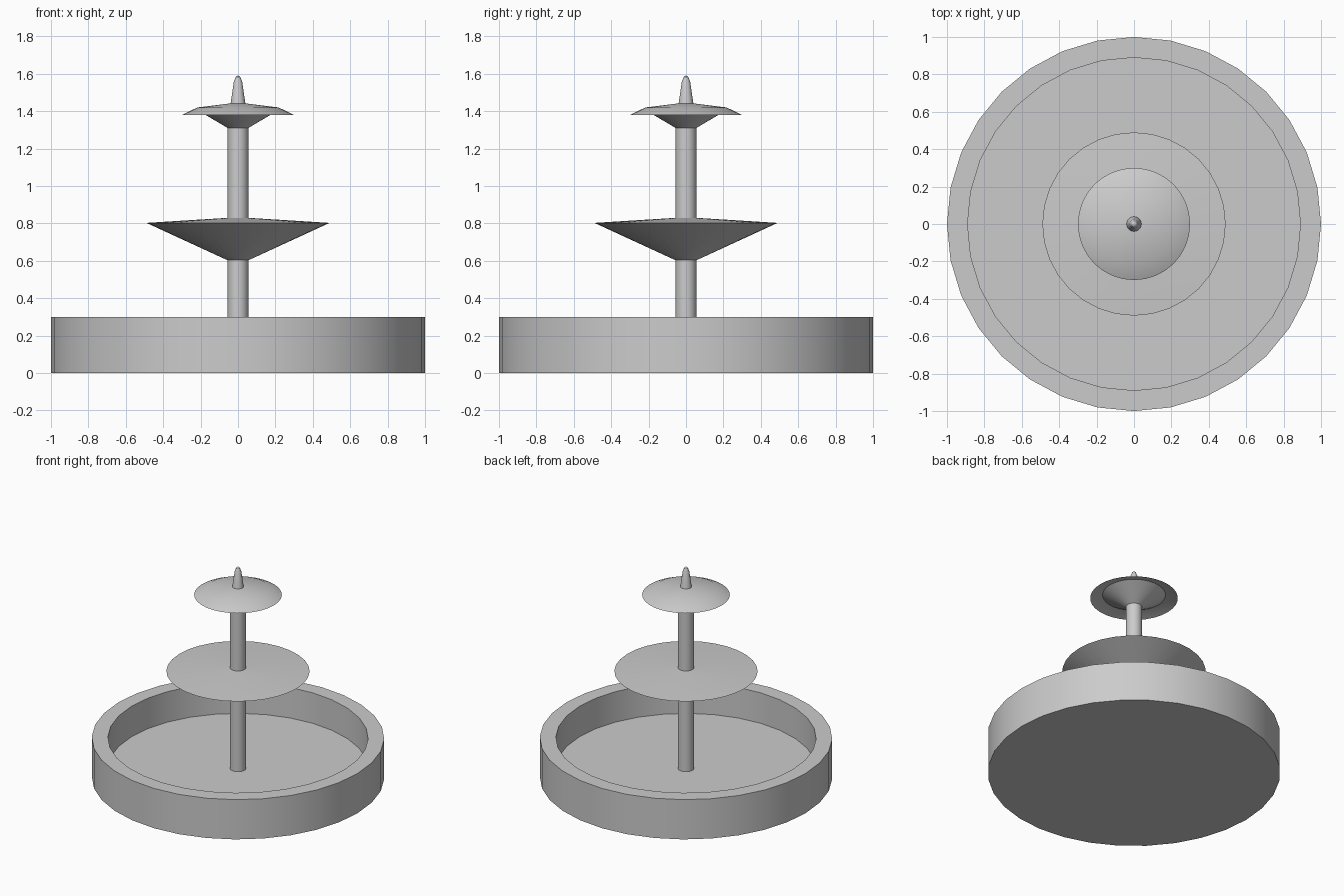
import bpy, bmesh, math
from mathutils import Matrix

cube = bpy.data.objects.get("Cube")
if cube:
    bpy.data.objects.remove(cube, do_unlink=True)

SIDES = 32

stone = bpy.data.materials.new("light grey stone")
stone.use_nodes = True
grey = (0.6, 0.6, 0.6, 1.0)
stone.diffuse_color = grey
stone.node_tree.nodes["Principled BSDF"].inputs["Base Color"].default_value = grey


def lathe(name, profile):
    """Turn a closed (radius, height) profile around the z axis."""
    bm = bmesh.new()
    verts = [bm.verts.new((r, 0, z)) for r, z in profile]
    edges = [bm.edges.new(pair) for pair in zip(verts, verts[1:])]
    bmesh.ops.spin(bm, geom=verts + edges, cent=(0, 0, 0), axis=(0, 0, 1),
                   angle=math.tau, steps=SIDES, use_merge=True)
    bmesh.ops.remove_doubles(bm, verts=bm.verts, dist=0.0005)
    bmesh.ops.recalc_face_normals(bm, faces=bm.faces)
    mesh = bpy.data.meshes.new(name)
    bm.to_mesh(mesh)
    bm.free()
    mesh.materials.append(stone)
    obj = bpy.data.objects.new(name, mesh)
    bpy.context.collection.objects.link(obj)
    bpy.ops.object.select_all(action="DESELECT")
    obj.select_set(True)
    bpy.context.view_layer.objects.active = obj
    bpy.ops.object.shade_smooth_by_angle(angle=math.radians(20))
    return obj


# Wide open basin with a sunken floor
lathe("basin", [(0, 0), (1, 0), (1, 0.3), (0.89, 0.3), (0.89, 0.07), (0, 0.07)])

# Central column
lathe("column", [(0, 0.06), (0.055, 0.06), (0.055, 1.33), (0, 1.33)])

# Middle tier: shallow cone over a deep one
lathe("middle_bowl", [(0, 0.605), (0.06, 0.605), (0.49, 0.803),
                      (0.055, 0.83), (0, 0.83)])

# Top tier: funnel under a drooping cap
lathe("top_funnel", [(0, 1.31), (0.055, 1.31), (0.215, 1.405), (0, 1.405)])
lathe("top_cap", [(0, 1.405), (0.215, 1.405), (0.3, 1.38),
                  (0.217, 1.42), (0.04, 1.442), (0, 1.442)])

# Pointed finial
lathe("finial", [(0, 1.43), (0.041, 1.43), (0.023, 1.555), (0.013, 1.582), (0, 1.593)])
